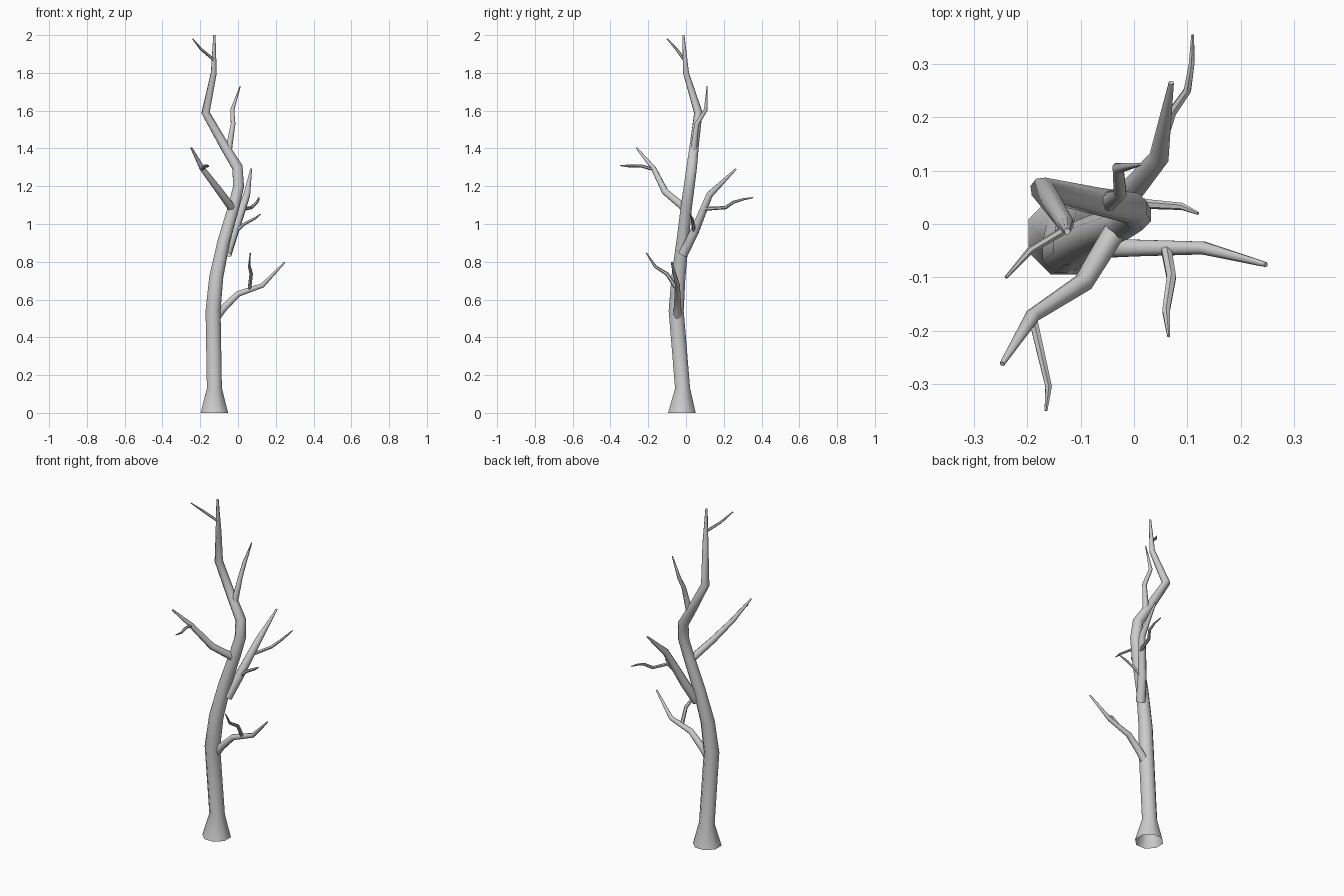
import bpy, bmesh, math
from mathutils import Vector


def limb(name, pts, sides=8, open_base=False):
    """Tapered tube through (x, y, z, radius) points."""
    cs = [Vector(p[:3]) for p in pts]
    bm = bmesh.new()
    rings = []
    u = None
    for i, c in enumerate(cs):
        a = (c - cs[i - 1]).normalized() if i else None
        b = (cs[i + 1] - c).normalized() if i < len(cs) - 1 else None
        t = (a + b).normalized() if a and b else (a or b)
        if open_base and i == 0:
            t = Vector((0, 0, 1))
        if u is None:
            u = Vector((1, 0, 0)) if abs(t.x) < 0.8 else Vector((0, 1, 0))
        u = (u - t * u.dot(t)).normalized()
        v = t.cross(u)
        ring = []
        for k in range(sides):
            ang = 2 * math.pi * (k + 0.5) / sides
            ring.append(bm.verts.new(c + (u * math.cos(ang) + v * math.sin(ang)) * pts[i][3]))
        rings.append(ring)
    for r0, r1 in zip(rings, rings[1:]):
        for k in range(sides):
            j = (k + 1) % sides
            bm.faces.new((r0[k], r0[j], r1[j], r1[k]))
    bm.faces.new(rings[-1])
    me = bpy.data.meshes.new(name)
    bm.to_mesh(me)
    bm.free()
    ob = bpy.data.objects.new(name, me)
    bpy.context.collection.objects.link(ob)
    bpy.ops.object.select_all(action='DESELECT')
    ob.select_set(True)
    bpy.context.view_layer.objects.active = ob
    bpy.ops.object.shade_smooth_by_angle(angle=math.radians(50))
    return ob


# Trunk with flared, open foot
limb("trunk", [
    (-.125, -.022, 0, .079), (-.125, -.018, .13, .043), (-.132, -.052, .54, .043),
    (-.115, -.04, .72, .04), (-.075, -.018, .91, .035), (-.02, .003, 1.1, .032),
    (.003, .017, 1.2, .031), (-.003, .03, 1.3, .03), (-.07, .043, 1.41, .026),
    (-.172, .065, 1.59, .023), (-.128, .0, 1.8, .016), (-.125, -.014, 2.0, .006)],
    open_base=True)

# Low right branch and its twig
limb("low_branch", [(-.12, -.045, .5, .025), (-.08, -.045, .55, .021), (0, -.045, .63, .017),
                    (.13, -.045, .675, .013), (.247, -.076, .797, .005)])
limb("low_twig", [(.06, -.045, .65, .011), (.07, -.1, .735, .01),
                  (.06, -.163, .775, .008), (.065, -.21, .847, .003)], 6)

# Left front branch and its twig
limb("left_branch", [(-.025, 0, 1.075, .024), (-.04, -.02, 1.095, .021), (-.095, -.11, 1.17, .019),
                     (-.19, -.172, 1.295, .014), (-.247, -.262, 1.403, .005)])
limb("left_twig", [(-.19, -.175, 1.29, .009), (-.175, -.24, 1.308, .008),
                   (-.16, -.305, 1.307, .007), (-.165, -.35, 1.31, .003)], 6)

# Rear branch with two twigs
limb("rear_branch", [(-.06, -.015, .84, .027), (-.02, .045, .96, .025),
                     (.047, .125, 1.155, .019), (.07, .265, 1.292, .005)])
limb("rear_twig", [(.035, .1, 1.08, .01), (.072, .21, 1.087, .009), (.1, .25, 1.115, .008),
                   (.108, .3, 1.13, .006), (.11, .355, 1.14, .003)], 6)
limb("rear_side_twig", [(-.02, .045, .95, .01), (.03, .037, .998, .009),
                        (.09, .033, 1.03, .007), (.12, .02, 1.052, .003)], 6)

# Upper branch and top twig
limb("upper_branch", [(-.05, .04, 1.39, .019), (-.026, .057, 1.53, .013),
                      (-.03, .105, 1.605, .011), (.012, .112, 1.73, .003)])
limb("top_twig", [(-.123, -.007, 1.865, .008), (-.195, -.05, 1.925, .007),
                  (-.24, -.1, 1.98, .003)], 6)
